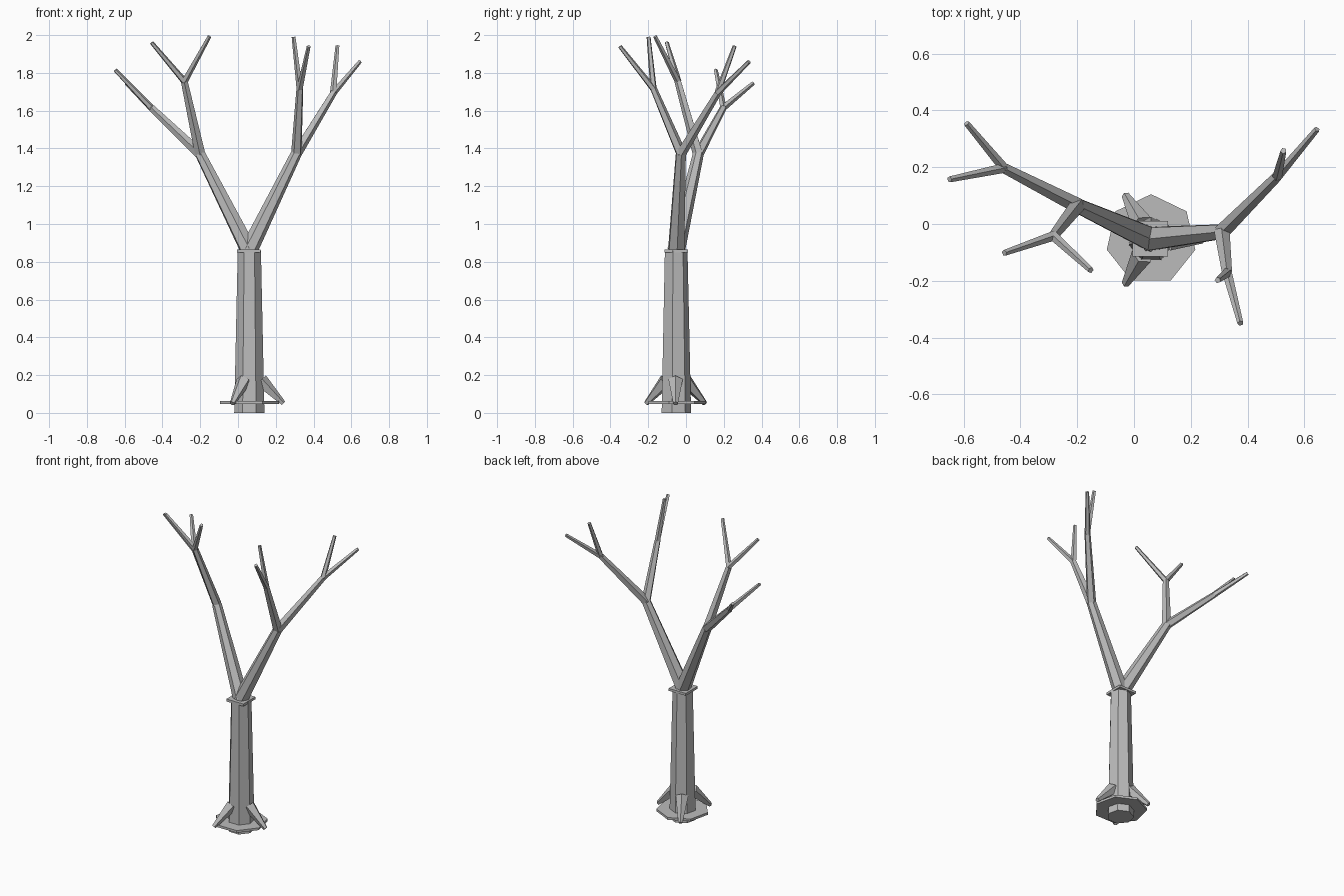
import bpy, math
from mathutils import Vector, Matrix

if "Cube" in bpy.data.objects:
    bpy.data.objects.remove(bpy.data.objects["Cube"])

bark = bpy.data.materials.new("grey bark")
bark.diffuse_color = (0.5, 0.5, 0.5, 1)
bark.use_nodes = True
bark.node_tree.nodes["Principled BSDF"].inputs["Base Color"].default_value = bark.diffuse_color
CX, CY = 0.06, -0.055  # trunk axis


def finish(name):
    ob = bpy.context.object
    ob.name = name
    ob.data.materials.append(bark)
    return ob


def limb(name, a, b, r1, r2, sides):
    """Tapered flat-faced rod from a to b."""
    a, b = Vector(a), Vector(b)
    d = b - a
    bpy.ops.mesh.primitive_cone_add(vertices=sides, radius1=r1, radius2=r2, depth=d.length)
    ob = finish(name)
    rot = d.to_track_quat('Z', 'Y').to_matrix().to_4x4()
    ob.matrix_world = Matrix.Translation((a + b) / 2) @ rot
    return ob


def upright(name, z0, z1, r1, r2, sides):
    bpy.ops.mesh.primitive_cone_add(vertices=sides, radius1=r1, radius2=r2, depth=z1 - z0,
                                    location=(CX, CY, (z0 + z1) / 2))
    return finish(name)


# Trunk and base plate, seven-sided with a corner to the back
upright("trunk", 0, 0.86, 0.082, 0.063, 7)
upright("base_plate", 0.047, 0.062, 0.16, 0.16, 7)

# Square collar under the fork
bpy.ops.mesh.primitive_cube_add(size=1, location=(0.057, -0.052, 0.856))
bpy.context.object.scale = (0.125, 0.125, 0.016)
finish("collar")

# Three buttress roots
for i in range(3):
    t = math.radians(120 * i)
    c, s = math.cos(t), math.sin(t)
    limb(f"root_{i + 1}", (CX + 0.06 * c, CY + 0.06 * s, 0.17),
         (CX + 0.18 * c, CY + 0.18 * s, 0.05), 0.04, 0.014, 5)

# Branch tree: main node, then (secondary node, two twig tips)
fork = (0.057, -0.052, 0.86)
tree = {
    "left": ((-0.20, 0.065, 1.37), [
        ((-0.458, 0.197, 1.615), [(-0.59, 0.355, 1.745), (-0.65, 0.157, 1.815)]),
        ((-0.284, -0.042, 1.755), [(-0.457, -0.102, 1.96), (-0.152, -0.163, 1.993)])]),
    "right": ((0.31, -0.027, 1.375), [
        ((0.505, 0.168, 1.695), [(0.645, 0.334, 1.86), (0.527, 0.258, 1.943)]),
        ((0.328, -0.172, 1.715), [(0.375, -0.35, 1.94), (0.295, -0.198, 1.99)])]),
}
for side, (node, seconds) in tree.items():
    limb(f"{side}_main_branch", fork, node, 0.047, 0.029, 6)
    for i, (mid, tips) in enumerate(seconds, 1):
        limb(f"{side}_branch_{i}", node, mid, 0.029, 0.019, 5)
        for j, tip in enumerate(tips, 1):
            limb(f"{side}_twig_{i}_{j}", mid, tip, 0.018, 0.011, 5)
